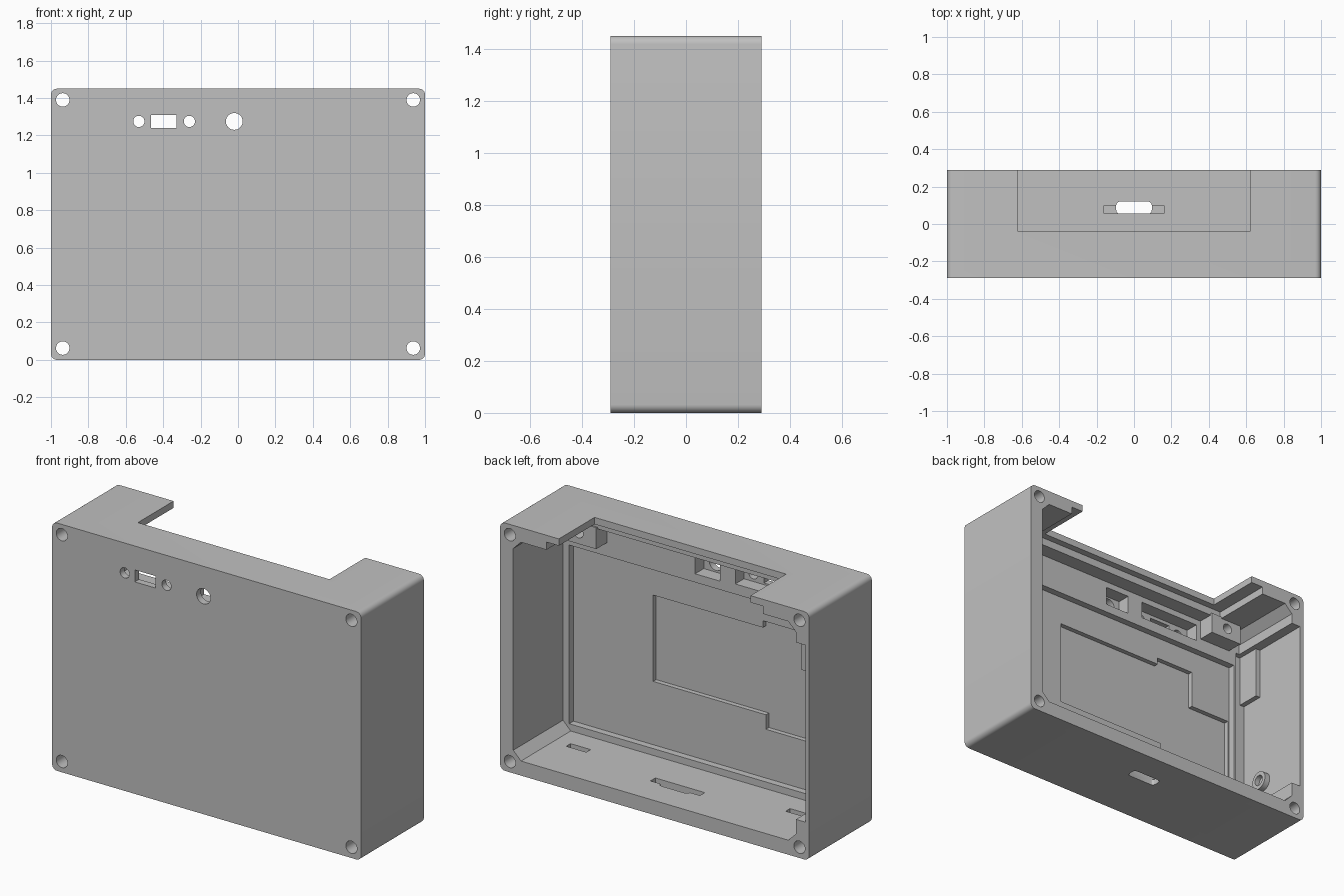
import bpy, bmesh, math
from mathutils import Matrix, Vector

cube = bpy.data.objects.get("Cube")
if cube:
    bpy.data.objects.remove(cube, do_unlink=True)

grey = bpy.data.materials.new("plain_grey")
grey.use_nodes = True
COLOUR = (0.53, 0.53, 0.53, 1)
grey.diffuse_color = COLOUR
grey.node_tree.nodes["Principled BSDF"].inputs["Base Color"].default_value = COLOUR

W, D, H = 1.0, 0.29, 1.45          # half width, half depth, height
WALL = 0.085
IN_X, IN_TOP = W - WALL, H - WALL
FLOOR_Y = -0.21                    # inner face of the front panel
LEDGE_Y = -0.17                    # thicker border and upper band


def make(name, bm):
    bmesh.ops.recalc_face_normals(bm, faces=bm.faces)
    mesh = bpy.data.meshes.new(name)
    bm.to_mesh(mesh)
    bm.free()
    mesh.materials.append(grey)
    ob = bpy.data.objects.new(name, mesh)
    bpy.context.collection.objects.link(ob)
    return ob


def box(name, x, y, z, corner=0, segments=1, axis=1):
    """Box from three ranges; corner bevels the edges along one axis."""
    bm = bmesh.new()
    bmesh.ops.create_cube(bm, size=1)
    for v in bm.verts:
        v.co = Vector([(a + b) / 2 + c * (b - a) for c, (a, b) in zip(v.co, (x, y, z))])
    if corner:
        edges = [e for e in bm.edges
                 if abs((e.verts[0].co - e.verts[1].co).normalized()[axis]) > 0.9]
        bmesh.ops.bevel(bm, geom=edges, offset=corner, segments=segments,
                        profile=0.5, affect='EDGES')
    return make(name, bm)


def rod(name, centre, radius, length, axis='Y'):
    bm = bmesh.new()
    turn = Matrix.Rotation(math.pi / 2, 4, 'X' if axis == 'Y' else 'Y')
    bmesh.ops.create_cone(bm, cap_ends=True, segments=32, radius1=radius,
                          radius2=radius, depth=length,
                          matrix=Matrix.Translation(centre) @ turn)
    return make(name, bm)


def cut(target, cutter):
    mod = target.modifiers.new("cut", 'BOOLEAN')
    mod.operation = 'DIFFERENCE'
    mod.solver = 'EXACT'
    mod.object = cutter
    bpy.context.view_layer.objects.active = target
    bpy.ops.object.modifier_apply(modifier=mod.name)
    bpy.data.objects.remove(cutter, do_unlink=True)


def smooth(ob):
    bpy.ops.object.select_all(action='DESELECT')
    ob.select_set(True)
    bpy.context.view_layer.objects.active = ob
    bpy.ops.object.shade_smooth_by_angle(angle=math.radians(30))


# Housing shell, open at the back
case = box("housing", (-W, W), (-D, D), (0, H), 0.032, 6)
cut(case, box("cavity", (-IN_X, IN_X), (LEDGE_Y, 0.4), (WALL, IN_TOP), 0.05))
cut(case, box("panel_recess", (-IN_X + 0.04, IN_X - 0.04), (FLOOR_Y, 0),
              (WALL + 0.04, 1.17)))

# Notch in the top wall, with a wider rebate on its underside
cut(case, box("top_notch", (-0.62, 0.62), (-0.04, 0.4), (1.25, 1.6)))
cut(case, box("notch_rebate", (-0.70, 0.70), (-0.08, 0.4), (1.3, 1.41)))

# Thinned right wall
cut(case, box("side_recess", (-0.975, -0.89), (-0.2, 0.4), (0.22, 1.255)))

# Shallow pockets for the circuit board in the front panel
POCKET_Y = (-0.238, -0.1)
cut(case, box("board_pocket", (-0.6, 0.36), POCKET_Y, (0.495, 1.0)))
cut(case, box("board_pocket_side", (-0.865, -0.37), POCKET_Y, (0.41, 0.82)))
cut(case, box("board_pocket_top", (-0.6, -0.35), POCKET_Y, (0.7, 1.04)))

# Connector pockets and openings
PORT_Z = 1.275
cut(case, box("port_pocket", (-0.6, -0.2), (-0.25, 0), (1.23, 1.33)))
cut(case, box("jack_pocket", (-0.1, 0.06), (-0.25, 0), (1.22, 1.33)))
cut(case, box("port_opening", (-0.465, -0.33), (-0.4, 0), (1.24, 1.31)))
for x, r in ((-0.53, 0.03), (-0.26, 0.03), (-0.02, 0.045)):
    cut(case, rod("port_hole", (x, -0.2, PORT_Z), r, 0.4))

# Corner screw holes right through
for x in (-0.937, 0.937):
    for z in (0.063, H - 0.06):
        cut(case, rod("screw_hole", (x, 0, z), 0.036, 1))

# Slots in the bottom wall
cut(case, box("slot_recess", (-0.16, 0.16), (0.055, 0.1), (0.035, 0.2)))
cut(case, box("slot_opening", (-0.095, 0.095), (0.055, 0.12), (-0.1, 0.2), 0.02, 3, 2))
for x in (-0.71, 0.71):
    cut(case, box("blind_slot", (x - 0.065, x + 0.065), (-0.04, 0), (0.05, 0.2)))
smooth(case)

# Screw posts below the top wall
for side, s in (("left", 1), ("right", -1)):
    post = box(side + "_screw_post", sorted((0.63 * s, 0.84 * s)),
               (LEDGE_Y - 0.01, -0.07), (1.25, IN_TOP + 0.01))
    cut(post, rod("post_hole", (0.745 * s, -0.07, 1.315), 0.03, 0.14))
    smooth(post)

# Pad and ring boss on the thinned wall
box("side_pad", (-0.98, -0.945), (-0.205, -0.06), (0.95, 1.26))
ring = rod("side_ring", (-0.96, -0.03, 0.385), 0.055, 0.04, 'X')
cut(ring, rod("ring_hole", (-0.94, -0.03, 0.385), 0.032, 0.06, 'X'))
smooth(ring)
